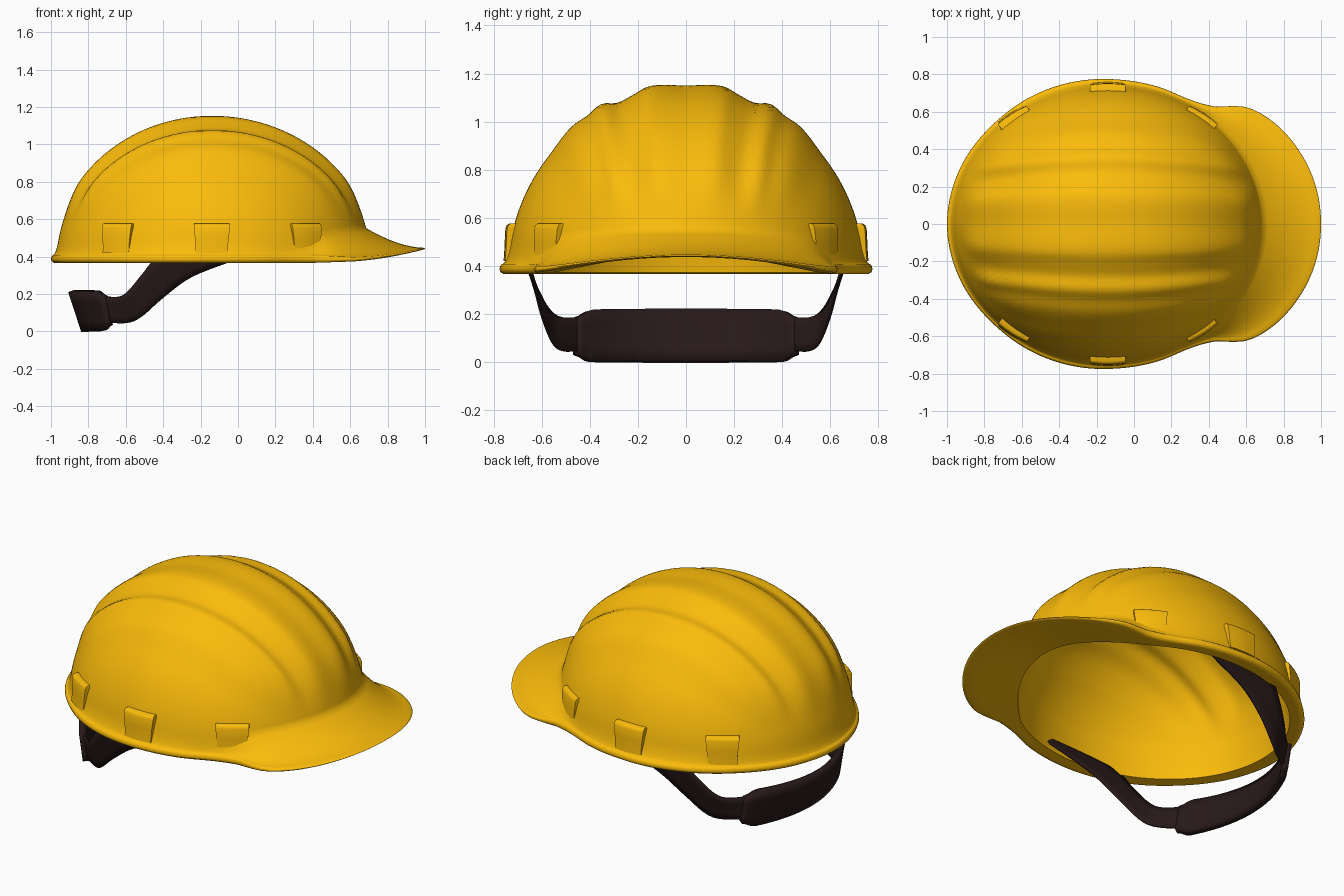
import bpy, bmesh, math
from mathutils import Vector

if "Cube" in bpy.data.objects:
    bpy.data.objects.remove(bpy.data.objects["Cube"])

CX = -0.14          # plan centre of the dome
BASE, RISE = 0.37, 0.765


def material(name, col):
    m = bpy.data.materials.new(name)
    m.diffuse_color = (*col, 1)
    m.use_nodes = True
    m.node_tree.nodes["Principled BSDF"].inputs["Base Color"].default_value = m.diffuse_color
    return m


YELLOW = material("yellow_shell", (0.96, 0.50, 0.003))
DARK = material("dark_strap", (0.022, 0.010, 0.010))


def make(name, bm, mat, angle=35):
    bmesh.ops.recalc_face_normals(bm, faces=bm.faces)
    me = bpy.data.meshes.new(name)
    bm.to_mesh(me)
    bm.free()
    me.materials.append(mat)
    ob = bpy.data.objects.new(name, me)
    bpy.context.collection.objects.link(ob)
    bpy.ops.object.select_all(action='DESELECT')
    ob.select_set(True)
    bpy.context.view_layer.objects.active = ob
    bpy.ops.object.shade_smooth_by_angle(angle=math.radians(angle))
    return ob


def table(pts, x):
    # smooth cubic interpolation through (x, value) pairs
    if x <= pts[0][0]:
        return pts[0][1]
    for i in range(len(pts) - 1):
        (x0, y0), (x1, y1) = pts[i], pts[i + 1]
        if x <= x1:
            def slope(k):
                if k in (0, len(pts) - 1):
                    return 0
                return (pts[k + 1][1] - pts[k - 1][1]) / (pts[k + 1][0] - pts[k - 1][0])
            t, h = (x - x0) / (x1 - x0), x1 - x0
            return ((2*t**3 - 3*t*t + 1) * y0 + (t**3 - 2*t*t + t) * h * slope(i)
                    + (3*t*t - 2*t**3) * y1 + (t**3 - t*t) * h * slope(i + 1))
    return pts[-1][1]


def smooth(a, b, x):
    t = min(1, max(0, (x - a) / (b - a)))
    return t * t * (3 - 2 * t)


# rim outline with brim: (degrees from the nose, radius)
OUTLINE = [(0, 1.14), (10, 1.131), (20, 1.10), (30.5, 1.047), (39.2, 0.98), (43, 0.925),
           (47.6, 0.85), (56.5, 0.797), (69, 0.782), (90, 0.775), (135, 0.808),
           (160, 0.845), (180, 0.86)]
# raised ribs across the crown: (distance from middle, height)
RIBS = [(0, 0.015), (0.15, 0.028), (0.21, 0.012), (0.285, 0.002), (0.34, 0.027),
        (0.40, 0.015), (0.46, 0.018), (0.58, 0)]


def axes(a):
    return (0.85 if math.cos(a) > 0 else 0.83), 0.74


def dome_radius(a):
    ax, by = axes(a)
    return 1 / math.hypot(math.cos(a) / ax, math.sin(a) / by)


def dome_point(a, phi, inset=0.0):
    ax, by = axes(a)
    r = (dome_radius(a) - inset) * math.cos(phi)
    p = Vector((r * math.cos(a), r * math.sin(a), (RISE - min(inset, 0.04)) * math.sin(phi)))
    n = Vector((p.x / ax**2, p.y / by**2, p.z / RISE**2)).normalized()
    bowed = abs(p.y) * (1 + 0.2 * (p.x / 0.7)**2)
    p += n * table(RIBS, bowed) * smooth(0.2, 0.45, p.z)
    return p + Vector((CX, 0, BASE))


def section(a):
    # one radial slice: crown, flare, edge, underside, inner band, inner crown
    deg = abs(math.degrees(math.atan2(math.sin(a), math.cos(a))))
    R, D = table(OUTLINE, deg), dome_radius(a)
    w = min(1, max(0, (R - D - 0.04) / 0.26))
    y = R * math.sin(a)
    ze = BASE - 0.004 + w * (0.014 + 0.06 * max(0, 1 - (y / 0.62)**2))
    t = 0.042 - 0.033 * w
    zj = 0.485 + 0.07 * w
    pj = math.asin((zj - BASE) / RISE)

    def at(r, z):
        return Vector((CX + r * math.cos(a), r * math.sin(a), z))
    N = 44
    out = [dome_point(a, math.pi/2 + (pj - math.pi/2) * i / N) for i in range(1, N + 1)]
    rj, r0, z0 = D * math.cos(pj), R - 0.010, ze + t
    for i in range(9, -1, -1):
        u = i / 10
        out.append(at(r0 + (rj - r0) * u, z0 + (zj - z0) * u ** (2 - 0.3 * w)))
    out += [at(R - 0.003, ze + 0.8 * t), at(R, ze + 0.5 * t), at(R - 0.004, ze + 0.2 * t),
            at(R - 0.018, ze)]
    # inner band stands almost upright below the inner crown
    inset = 0.05 + 0.02 * w
    pb = math.asin(0.19 / (RISE - 0.04))
    zi = BASE + 0.002 + 0.085 * w * max(0, 1 - (y / 0.8)**2)
    ri = (D - inset) * math.cos(pb) + 0.022
    for u in (0.25, 0.5, 0.75, 1):
        out.append(at(R - 0.018 + (ri - R + 0.018) * u, ze + (zi - ze) * u))
    out += [dome_point(a, pb + (math.pi/2 - pb) * i / 30, inset * (1 - 0.2 * i / 30))
            for i in range(30)]
    return out


# hard shell
bm = bmesh.new()
SEG = 160
cols = [[bm.verts.new(p) for p in section(2 * math.pi * k / SEG)] for k in range(SEG)]
top = bm.verts.new(dome_point(0, math.pi / 2))
inner_top = bm.verts.new(dome_point(0, math.pi / 2, 0.04))
for k in range(SEG):
    c, d = cols[k], cols[(k + 1) % SEG]
    bm.faces.new((top, c[0], d[0]))
    bm.faces.new((inner_top, d[-1], c[-1]))
    for i in range(len(c) - 1):
        bm.faces.new((c[i], c[i + 1], d[i + 1], d[i]))
make("helmet_shell", bm, YELLOW, 62)

# accessory slots around the rim
PROFILE = [(0.42, 0.42, 0.034), (0.45, 0.42, 0.031), (0.50, 0.44, 0.029), (0.555, 0.47, 0.026),
           (0.570, 0.47, 0.020), (0.576, 0.46, 0.010)]      # height, half width, outset
for i, (x, y, deg, wid) in enumerate([(-0.14, 0.725, 90, 0.205), (0.36, 0.567, 58, 0.195),
                                      (-0.64, 0.567, 122, 0.195)]):
    for side in (1, -1):
        n = Vector((math.cos(math.radians(deg)), side * math.sin(math.radians(deg)), 0))
        tan = Vector((-n.y, n.x, 0))
        bm = bmesh.new()
        rings = []
        for z, half, o in PROFILE:
            rings.append([bm.verts.new(Vector((x, side * y, z)) + tan * s * half * wid
                                       + n * (o - d))
                          for s, d in ((-1, o + 0.032), (1, o + 0.032), (1, 0.007), (0.5, 0.002),
                                       (0, 0), (-0.5, 0.002), (-1, 0.007))])
        for r, s in zip(rings, rings[1:]):
            for k in range(7):
                bm.faces.new((r[k], r[(k + 1) % 7], s[(k + 1) % 7], s[k]))
        bm.faces.new(rings[0])
        bm.faces.new(rings[-1])
        make(f"slot_{i}_{'left' if side > 0 else 'right'}", bm, YELLOW, 45)


def strip(name, low, high, thick):
    # band between two edge curves
    bm = bmesh.new()
    rows = [[bm.verts.new(Vector(a).lerp(Vector(b), j / 4)) for j in range(5)]
            for a, b in zip(low, high)]
    for r, s in zip(rows, rows[1:]):
        for j in range(4):
            bm.faces.new((r[j], r[j + 1], s[j + 1], s[j]))
    ob = make(name, bm, DARK)
    mod = ob.modifiers.new("thickness", 'SOLIDIFY')
    mod.thickness, mod.offset = thick, 0
    return ob


def curve(pts, n=28):
    return [[table([(k, p[c]) for k, p in enumerate(pts)], i / n * (len(pts) - 1))
             for c in range(3)] for i in range(n + 1)]


# side straps
strap = strip("side_straps",
              curve([(-0.70, 0.44, 0.05), (-0.60, 0.50, 0.045), (-0.52, 0.55, 0.075),
                     (-0.40, 0.595, 0.18), (-0.25, 0.625, 0.29), (-0.05, 0.65, 0.37),
                     (0.06, 0.665, 0.41)]),
              curve([(-0.73, 0.43, 0.19), (-0.64, 0.515, 0.185), (-0.585, 0.57, 0.22),
                     (-0.51, 0.62, 0.31), (-0.44, 0.645, 0.385), (-0.30, 0.66, 0.42),
                     (0.02, 0.67, 0.44)]), 0.01)
strap.modifiers.new("mirror", 'MIRROR').use_axis = (False, True, False)

# nape pad
low, high = [], []
for i in range(41):
    v = i / 20 - 1
    y = 0.46 * v
    e = 0.03 * smooth(0.86, 1.0, abs(v))
    low.append((-0.82 + 0.135 * v * v, y, 0.003 + e))
    high.append((-0.89 + 0.18 * v * v, y, 0.217 - e))
strip("nape_pad", low, high, 0.038)
